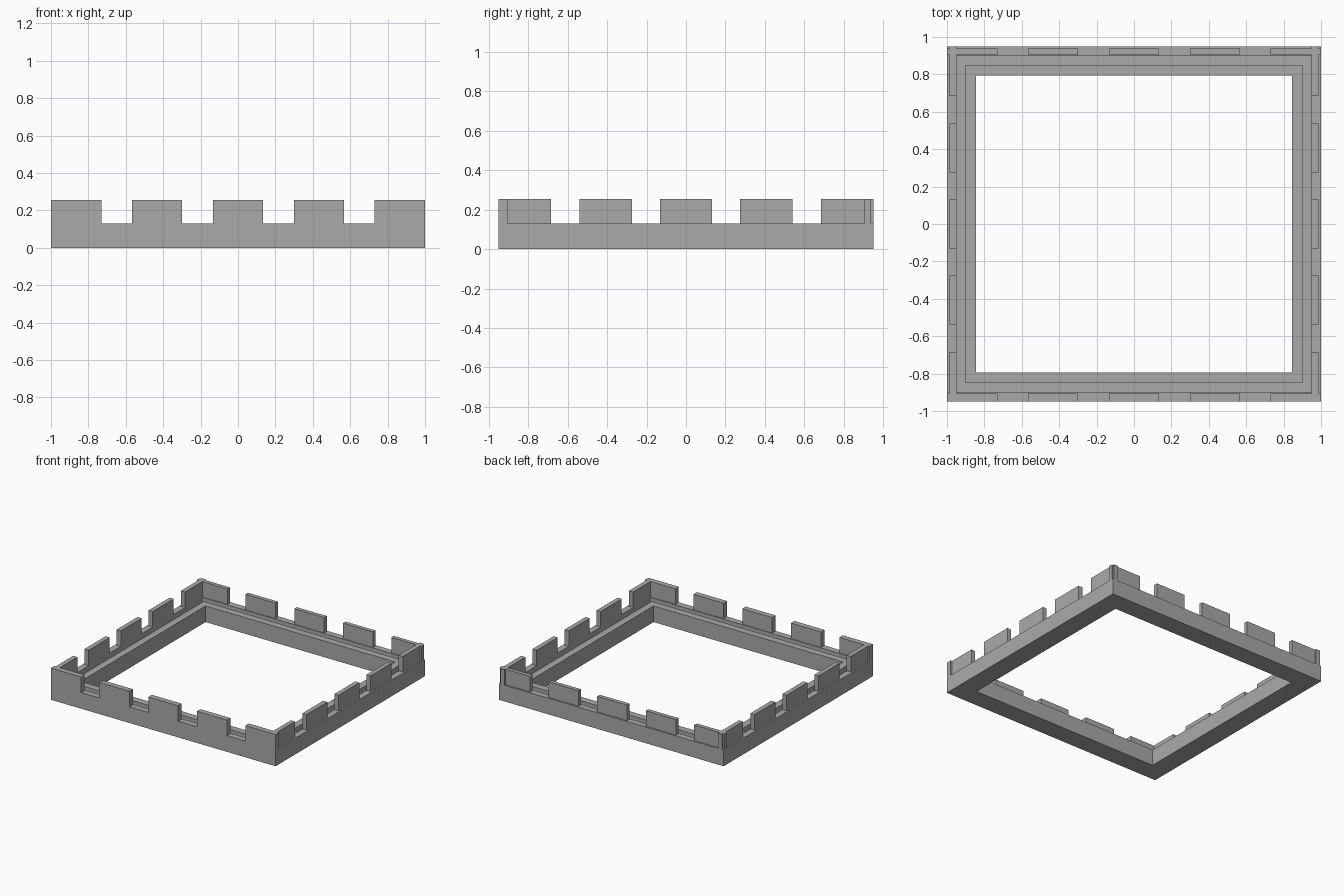
import bpy, bmesh

cube = bpy.data.objects.get("Cube")
if cube:
    bpy.data.objects.remove(cube, do_unlink=True)

# One stone colour
stone = bpy.data.materials.new("stone_grey")
stone.use_nodes = True
GREY = (0.4, 0.4, 0.4, 1)
stone.diffuse_color = GREY
stone.node_tree.nodes["Principled BSDF"].inputs["Base Color"].default_value = GREY

WALL_Z, TOP_Z, GROOVE_Z = 0.13, 0.255, 0.09


def finish(name, bm):
    bmesh.ops.recalc_face_normals(bm, faces=bm.faces)
    mesh = bpy.data.meshes.new(name)
    bm.to_mesh(mesh)
    bm.free()
    mesh.materials.append(stone)
    obj = bpy.data.objects.new(name, mesh)
    bpy.context.collection.objects.link(obj)


def box(name, x0, x1, y0, y1, z0, z1):
    bm = bmesh.new()
    bmesh.ops.create_cube(bm, size=1)
    for v in bm.verts:
        v.co.x = x0 if v.co.x < 0 else x1
        v.co.y = y0 if v.co.y < 0 else y1
        v.co.z = z0 if v.co.z < 0 else z1
    finish(name, bm)


# Rectangular wall ring: outer wall, sunken walkway, inner lip
profile = [(0, 0), (0, WALL_Z), (0.05, WALL_Z), (0.05, GROOVE_Z),
           (0.10, GROOVE_Z), (0.10, WALL_Z), (0.156, WALL_Z), (0.156, 0)]
bm = bmesh.new()
corners = [(-1, -1), (1, -1), (1, 1), (-1, 1)]
loops = [[bm.verts.new((sx * (1 - d), sy * (0.95 - d), z)) for sx, sy in corners]
         for d, z in profile]
for a, b in zip(loops, loops[1:] + loops[:1]):
    for i in range(4):
        j = (i + 1) % 4
        bm.faces.new((a[i], a[j], b[j], b[i]))
finish("wall_ring", bm)

# Battlements; the back and side rows sit slightly behind the wall face
front_spans = [(-1, -0.73), (-0.567, -0.30), (-0.133, 0.133), (0.30, 0.567), (0.73, 1)]
side_spans = [(-0.95, -0.685), (-0.54, -0.273), (-0.133, 0.133), (0.273, 0.54), (0.685, 0.95)]
for i, (a, b) in enumerate(front_spans, 1):
    box(f"front_merlon_{i}", a, b, -0.95, -0.906, WALL_Z, TOP_Z)
    box(f"back_merlon_{i}", a, b, 0.906, 0.938, WALL_Z, TOP_Z)
for i, (a, b) in enumerate(side_spans, 1):
    box(f"left_merlon_{i}", 0.95, 0.987, a, b, WALL_Z, TOP_Z)
    box(f"right_merlon_{i}", -0.987, -0.95, a, b, WALL_Z, TOP_Z)
